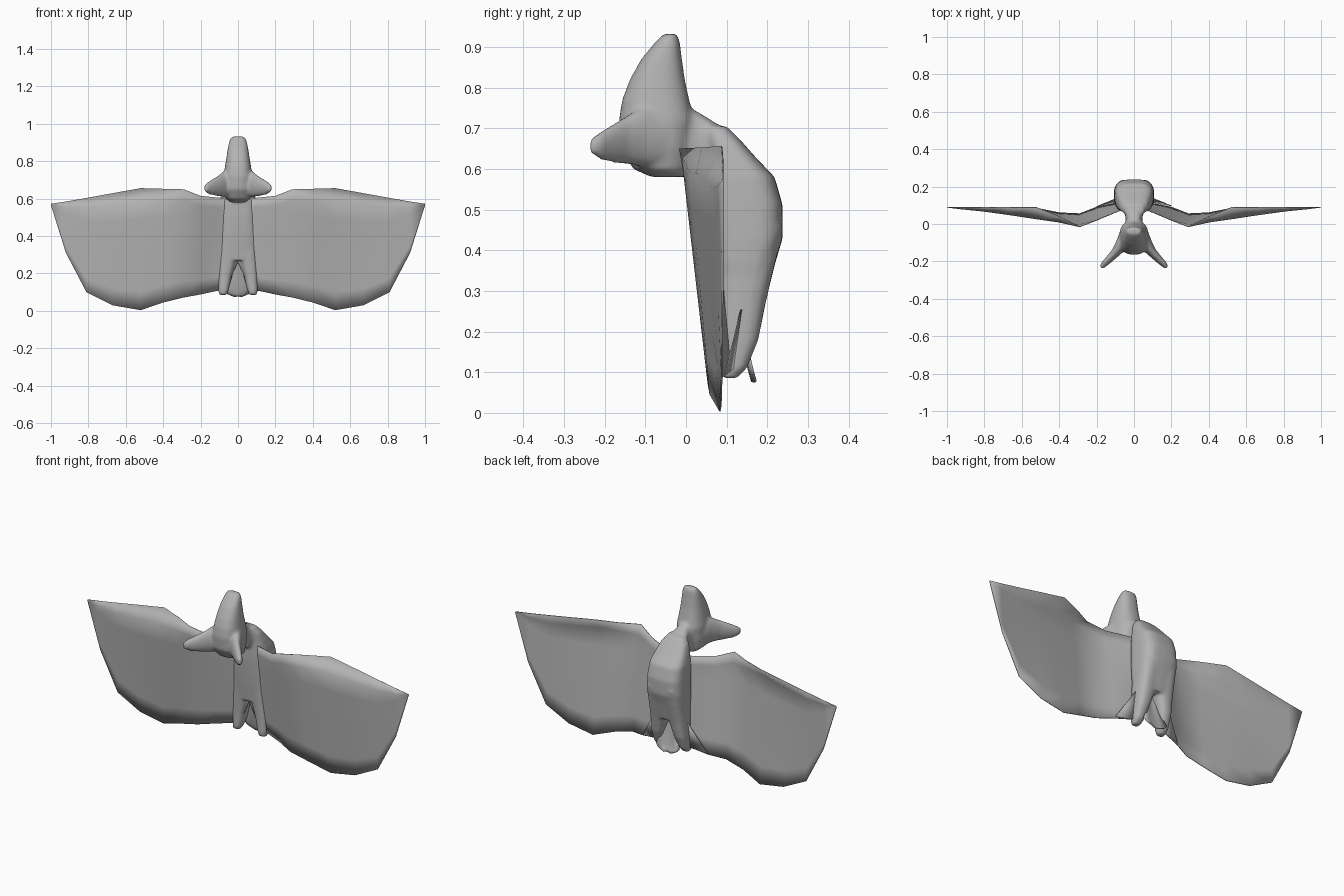
import bpy, bmesh, math

cube = bpy.data.objects.get("Cube")
if cube:
    bpy.data.objects.remove(cube, do_unlink=True)

grey = bpy.data.materials.new("plain_grey")
grey.use_nodes = True
grey.diffuse_color = (0.45, 0.45, 0.45, 1)
grey.node_tree.nodes["Principled BSDF"].inputs["Base Color"].default_value = (0.45, 0.45, 0.45, 1)


def finish(name, bm):
    bmesh.ops.recalc_face_normals(bm, faces=bm.faces)
    for f in bm.faces:
        f.smooth = True
    mesh = bpy.data.meshes.new(name)
    bm.to_mesh(mesh)
    bm.free()
    mesh.materials.append(grey)
    ob = bpy.data.objects.new(name, mesh)
    bpy.context.collection.objects.link(ob)
    return ob


def loft(bm, rings, axis="z", power=2.0, sides=28):
    """Skin rounded sections: (position, centre x, half width, low, high)."""
    loops = []
    for pos, cx, hw, lo, hi in rings:
        loop = []
        for i in range(sides):
            a = 2 * math.pi * i / sides
            c, s = math.cos(a), math.sin(a)
            u = cx + hw * math.copysign(abs(c) ** (2 / power), c)
            v = (lo + hi) / 2 + (hi - lo) / 2 * math.copysign(abs(s) ** (2 / power), s)
            loop.append(bm.verts.new((u, v, pos) if axis == "z" else (u, pos, v)))
        loops.append(loop)
    for a, b in zip(loops, loops[1:]):
        for i in range(sides):
            j = (i + 1) % sides
            bm.faces.new((a[i], a[j], b[j], b[i]))
    bm.faces.new(loops[0])
    bm.faces.new(loops[-1][::-1])


# Body, neck, head, horns and legs, fused into one smooth skin
bm = bmesh.new()
loft(bm, [(.27, 0, .10, .08, .195), (.37, 0, .108, .07, .22), (.43, 0, .108, .065, .238),
          (.51, 0, .105, .06, .238), (.58, 0, .10, .06, .218), (.63, 0, .088, .06, .17),
          (.67, 0, .075, .055, .135), (.705, 0, .05, .05, .10)], power=3.2)
loft(bm, [(-.08, 0, .06, .59, .76), (-.01, 0, .05, .58, .76), (.03, 0, .043, .585, .74),
          (.07, 0, .055, .59, .715), (.11, 0, .07, .59, .69)], axis="y", power=2.6)
loft(bm, [(.58, 0, .04, -.085, 0), (.60, 0, .065, -.13, .005), (.65, 0, .078, -.16, .01),
          (.72, 0, .078, -.165, .02), (.77, 0, .07, -.157, .008), (.82, 0, .062, -.138, -.003),
          (.87, 0, .054, -.11, -.01), (.91, 0, .046, -.077, -.015), (.932, 0, .035, -.055, -.022)],
     power=2.5)
for side in (1, -1):
    loft(bm, [(-.04, side * .045, .03, .61, .74), (-.10, side * .062, .036, .605, .755),
              (-.14, side * .083, .036, .61, .735), (-.18, side * .122, .03, .615, .71),
              (-.21, side * .152, .025, .622, .692), (-.236, side * .172, .012, .64, .672)], axis="y")
    loft(bm, [(.085, side * .08, .02, .09, .125), (.11, side * .078, .028, .085, .15),
              (.18, side * .07, .037, .085, .178), (.27, side * .056, .05, .08, .196),
              (.38, side * .05, .055, .075, .222), (.46, side * .05, .05, .08, .238)], power=2.6)
body = finish("body", bm)
remesh = body.modifiers.new("fuse", "REMESH")
remesh.mode = "VOXEL"
remesh.voxel_size = 0.008
remesh.use_smooth_shade = True
soften = body.modifiers.new("soften", "SMOOTH")
soften.factor = 0.5
soften.iterations = 5

# Wing columns: x, top z, bottom z, top y, belly y, bottom y
columns = [(0, .60, .26, .09, .09, .10), (.05, .60, .15, .08, .08, .105),
           (.10, .605, .11, .062, .062, .11), (.20, .615, .088, .02, .022, .09),
           (.29, .65, .072, -.015, -.005, .055), (.40, .652, .045, .04, .01, .06),
           (.52, .655, .004, .088, .027, .084), (.67, .628, .03, .09, .05, .086),
           (.81, .603, .10, .09, .069, .088), (.92, .584, .31, .09, .08, .09),
           (1, .572, .565, .09, .09, .09)]
rows = [0, .1, .25, .4, .55, .7, .85, 1]
for side, name in ((1, "left"), (-1, "right")):
    bm = bmesh.new()
    grid = []
    for x, zt, zb, yt, ym, yb in columns:
        grid.append([bm.verts.new((side * x,
                                   yt if t == 0 else ym + (yb - ym) * (t - .1) / .9,
                                   zt + (zb - zt) * t)) for t in rows])
    for a, b in zip(grid, grid[1:]):
        for i in range(len(rows) - 1):
            bm.faces.new((a[i], b[i], b[i + 1], a[i + 1]))
    wing = finish(name + "_wing", bm)
    skin = wing.modifiers.new("thickness", "SOLIDIFY")
    skin.thickness = 0.004
    skin.offset = 0

    # Folded web between leg and wing
    bm = bmesh.new()
    bm.faces.new([bm.verts.new((side * x, y, z)) for x, y, z in
                  ((.09, .14, .28), (.09, .115, .11), (.20, .095, .095))])
    web = finish(name + "_leg_web", bm)
    web.modifiers.new("thickness", "SOLIDIFY").thickness = 0.004

# Leaf-shaped tail between the legs
bm = bmesh.new()
leaf = [(.30, .015, .13), (.24, .025, .14), (.18, .042, .15), (.14, .06, .158),
        (.11, .072, .165), (.092, .055, .17), (.078, .02, .174)]
strips = [[bm.verts.new((w * u, y - .008 * (1 - u * u), z)) for u in (-1, -.5, 0, .5, 1)]
          for z, w, y in leaf]
for a, b in zip(strips, strips[1:]):
    for i in range(4):
        bm.faces.new((a[i], a[i + 1], b[i + 1], b[i]))
tail = finish("tail", bm)
tail.modifiers.new("thickness", "SOLIDIFY").thickness = 0.006
